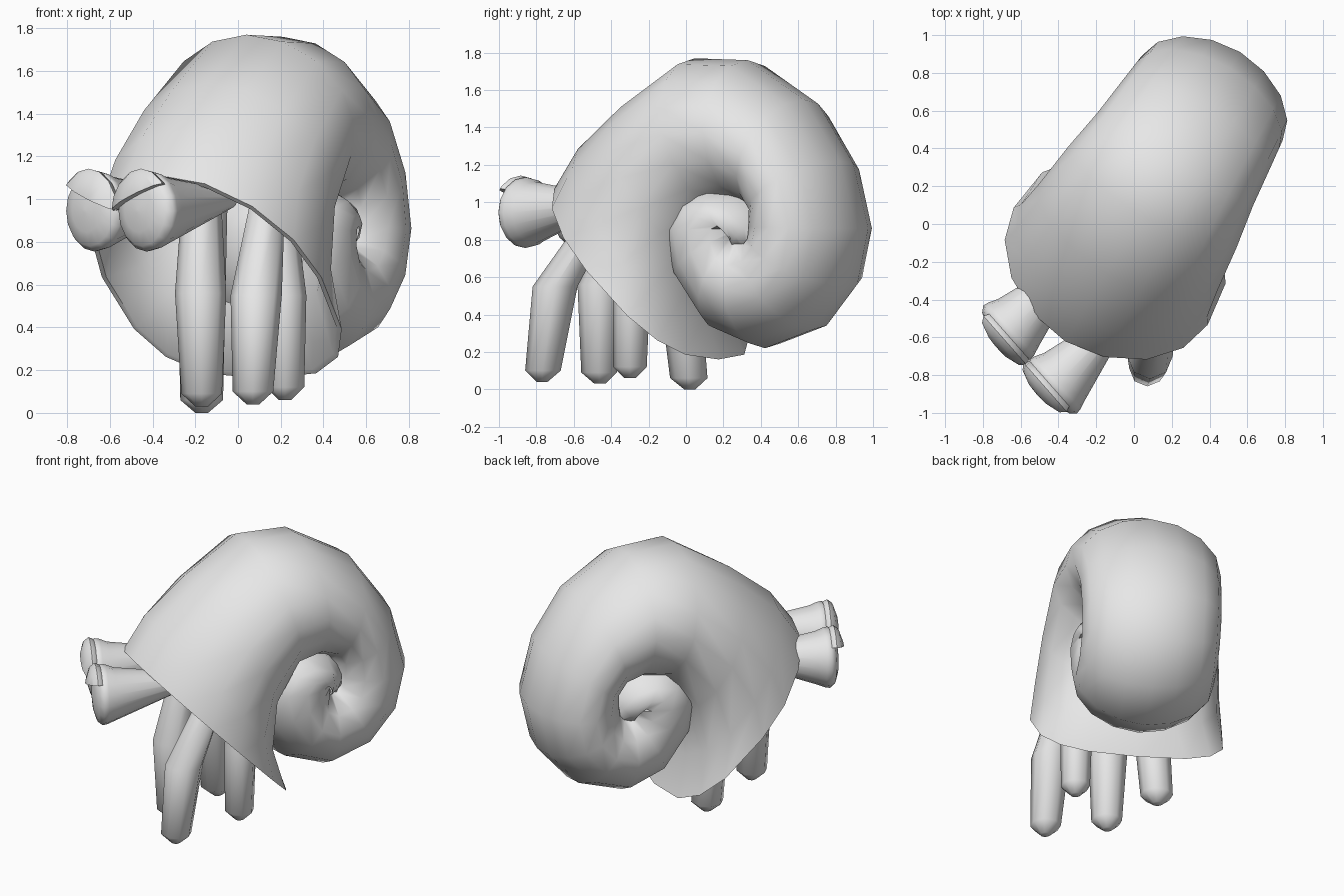
import bpy, bmesh, math
from mathutils import Vector

if "Cube" in bpy.data.objects:
    bpy.data.objects.remove(bpy.data.objects["Cube"])

grey = bpy.data.materials.new("pale_grey")
grey.diffuse_color = (0.8, 0.8, 0.8, 1)
grey.use_nodes = True
grey.node_tree.nodes["Principled BSDF"].inputs["Base Color"].default_value = grey.diffuse_color
UP = Vector((0, 0, 1))
BACK = Vector((0.517, 0.856, 0))    # shell runs diagonally
SIDE = Vector((0.856, -0.517, 0))


def finish(name, bm, angle=50):
    bmesh.ops.recalc_face_normals(bm, faces=bm.faces)
    me = bpy.data.meshes.new(name)
    bm.to_mesh(me)
    bm.free()
    ob = bpy.data.objects.new(name, me)
    bpy.context.collection.objects.link(ob)
    me.materials.append(grey)
    bpy.ops.object.select_all(action='DESELECT')
    ob.select_set(True)
    bpy.context.view_layer.objects.active = ob
    bpy.ops.object.shade_smooth_by_angle(angle=math.radians(angle))
    return ob


def loft(rings):
    """Skin a list of equal-length point rings and cap both ends."""
    bm = bmesh.new()
    vs = [[bm.verts.new(p) for p in r] for r in rings]
    n = len(vs[0])
    for a, b in zip(vs, vs[1:]):
        for i in range(n):
            j = (i + 1) % n
            bm.faces.new((a[i], a[j], b[j], b[i]))
    bm.faces.new(vs[0])
    bm.faces.new(vs[-1])
    return bm


def circle(c, r, x, y, n):
    return [c + r * (math.cos(t) * x + math.sin(t) * y)
            for t in (2 * math.pi * i / n for i in range(n))]


# Shell: coiled tube, each ring = outer (u, z), inner (u, z), half width, inner squareness
coil = [
    (-.72, 1.11, .21, .16, .60, .70), (-.57, 1.32, .13, .42, .575, .85),
    (-.30, 1.54, .15, .72, .55, .95), (.06, 1.77, .28, .95, .52, 1),
    (.39, 1.76, .42, .98, .48, 1), (.74, 1.55, .50, .96, .455, 1),
    (.97, 1.22, .52, .92, .44, 1), (1.07, .86, .50, .87, .435, 1),
    (1.0, .55, .50, .85, .43, 1), (.80, .32, .50, .85, .43, 1),
    (.50, .22, .50, .86, .43, 1), (.23, .32, .52, .87, .43, 1),
    (.03, .58, .56, .88, .43, 1), (-.04, .85, .60, .86, .43, 1),
    (.06, 1.04, .60, .80, .42, 1), (.27, 1.11, .54, .74, .41, 1),
    (.48, 1.07, .48, .70, .38, 1), (.62, .94, .42, .70, .34, 1),
    (.66, .76, .42, .74, .26, 1),
]


def shell_ring(ou, oz, iu, iz, w, e, s=1.0, n=16):
    out, inn = BACK * ou + UP * oz, BACK * iu + UP * iz
    c, h = (out + inn) / 2, (out - inn) / 2 * s
    pts = []
    for i in range(n):
        t = 2 * math.pi * i / n
        a, b = math.cos(t), math.sin(t)
        k = e if a < 0 else 1.04     # rounder back, squarer underside
        a, b = (math.copysign(abs(q) ** k, q) for q in (a, b))
        pts.append(c + h * a + SIDE * (w * s * b + .01))
    return pts


# hollow mouth first, then the outer surface
rings = [shell_ring(*coil[i], s) for i, s in ((3, .8), (2, .92), (1, .94), (0, .96))]
rings += [shell_ring(*c) for c in coil]
finish("shell", loft(rings), 60)

# Legs: foot tip, ankle, knee, hip with radii
legs = {
    "front_right_leg": [(.07, -.77, .04, .03), (.07, -.765, .10, .095),
                        (.085, -.70, .55, .12), (.14, -.42, 1.0, .08)],
    "front_left_leg": [(-.17, -.46, .03, .03), (-.17, -.465, .09, .095),
                       (-.175, -.46, .56, .12), (-.17, -.30, 1.02, .09)],
    "middle_right_leg": [(.22, -.30, .06, .03), (.22, -.30, .12, .09),
                         (.22, -.29, .55, .10), (.19, -.22, .95, .08)],
    "rear_left_leg": [(-.17, .02, 0, .03), (-.17, .015, .06, .10),
                      (-.17, -.03, .50, .11), (-.13, -.12, .95, .08)],
}
X, Y = Vector((1, 0, 0)), Vector((0, 1, 0))
for name, pts in legs.items():
    finish(name, loft([circle(Vector(p[:3]), p[3], X, Y, 8) for p in pts]))

# Eyes: stalk cone with a domed front, and a tilted lid on each
FWD = Vector((-.75, -.66, 0)).normalized()
RIGHT = UP.cross(FWD)               # towards +x seen from the front
EYE = [(-.05, .165), (0, .185), (.03, .19), (.06, .165), (.08, .10), (.09, .01)]
LID = [(.02, .15), (.035, .185), (.065, .198), (.095, .175), (.12, .10), (.13, .01)]
for side, centre, root, tilt in (
        ("left", Vector((-.65, -.555, .945)), Vector((-.28, -.18, 1.0)), -.35),
        ("right", Vector((-.405, -.84, .945)), Vector((-.03, -.45, 1.0)), .35)):
    rings = [circle(root, .04, RIGHT, UP, 16)]
    rings += [circle(centre + FWD * t, r, RIGHT, UP, 16) for t, r in EYE]
    finish(side + "_eye", loft(rings))

    lid = loft([circle(centre + FWD * t, r, RIGHT, UP, 16) for t, r in LID])
    normal = UP * math.cos(tilt) - RIGHT * math.sin(tilt)
    bmesh.ops.bisect_plane(
        lid, geom=lid.verts[:] + lid.edges[:] + lid.faces[:],
        plane_co=centre + normal * .07, plane_no=normal, clear_inner=True)
    bmesh.ops.holes_fill(lid, edges=[e for e in lid.edges if e.is_boundary])
    finish(side + "_eyelid", lid)
